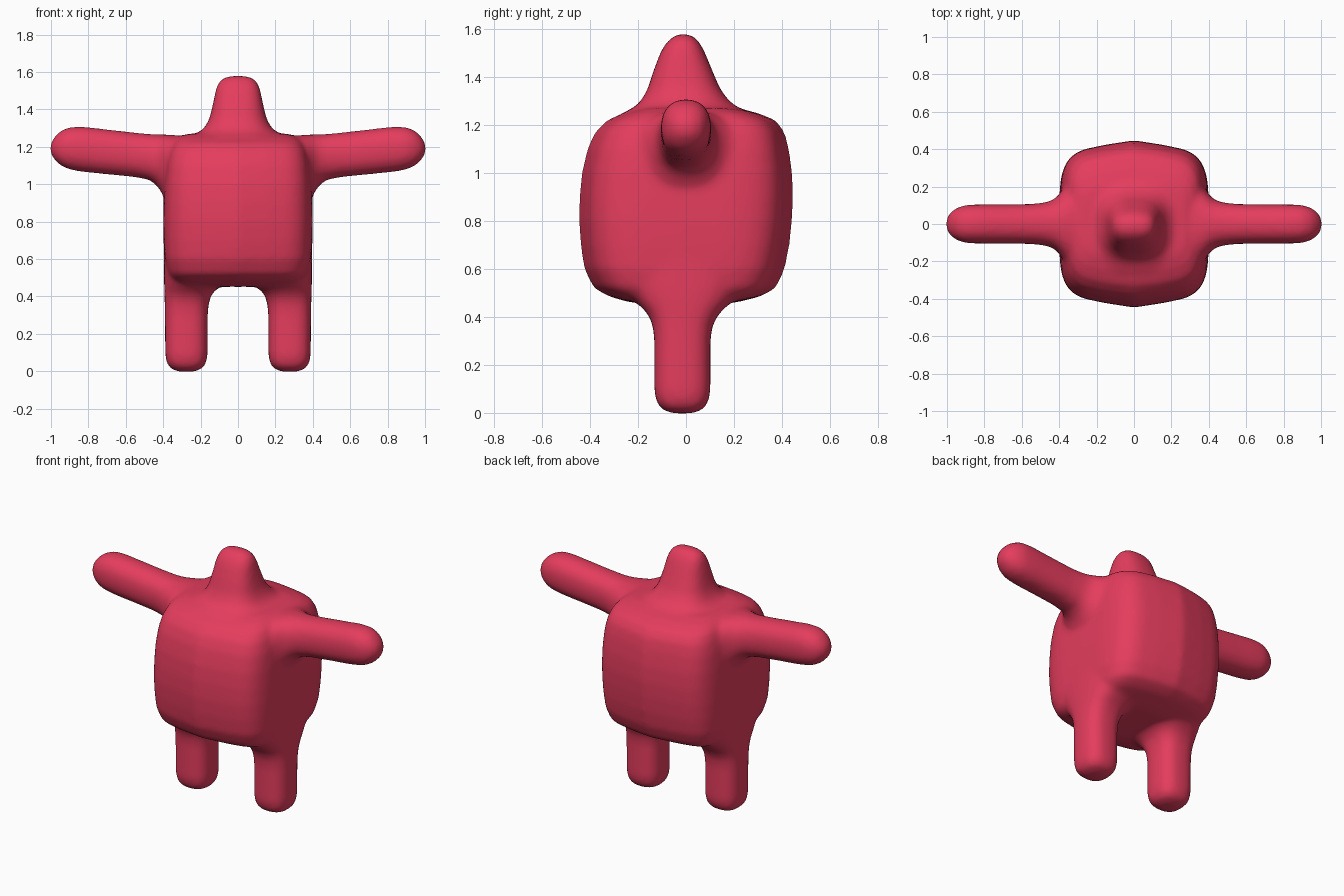
import bpy, bmesh, math

SEGMENTS = 48


def spow(v, e):
    return math.copysign(abs(v) ** e, v)


def loft(bm, rows, axis, power, flip=1, ridge=0.0):
    """Skin superellipse rings; each row is (position, u_min, u_max, v_min, v_max)."""
    rings = []
    for p, u0, u1, v0, v1 in rows:
        ring = []
        for i in range(SEGMENTS):
            t = 2 * math.pi * i / SEGMENTS
            u = (u0 + u1) / 2 + (u1 - u0) / 2 * spow(math.cos(t), 2 / power)
            v = (v0 + v1) / 2 + (v1 - v0) / 2 * spow(math.sin(t), 2 / power)
            # soft central ridge on chest and back
            v *= 1 - ridge * (1 - math.cos(math.pi * min(1, abs(u) / 0.24))) / 2
            co = (flip * u, v, p) if axis == 'z' else (flip * p, u, v)
            ring.append(bm.verts.new(co))
        rings.append(ring)
    for a, b in zip(rings, rings[1:]):
        for i in range(SEGMENTS):
            j = (i + 1) % SEGMENTS
            bm.faces.new((a[i], a[j], b[j], b[i]))
    bm.faces.new(rings[0][::-1])
    bm.faces.new(rings[-1])


# Torso: height, half width, front, back
torso = [(z, -w, w, f, b) for z, w, f, b in (
    (0.452, 0.27, -0.17, 0.15), (0.465, 0.32, -0.25, 0.23),
    (0.485, 0.35, -0.32, 0.31), (0.52, 0.375, -0.385, 0.375),
    (0.60, 0.393, -0.425, 0.412), (0.70, 0.398, -0.44, 0.432),
    (0.80, 0.400, -0.447, 0.443), (0.90, 0.398, -0.445, 0.448),
    (1.00, 0.394, -0.435, 0.444), (1.10, 0.385, -0.412, 0.43),
    (1.17, 0.37, -0.38, 0.412), (1.22, 0.35, -0.33, 0.375),
    (1.25, 0.32, -0.26, 0.30), (1.27, 0.27, -0.19, 0.22))]

# Head: height, half width, front, back
head = [(z, -w, w, f, b) for z, w, f, b in (
    (1.20, 0.26, -0.27, 0.27), (1.255, 0.25, -0.255, 0.255),
    (1.275, 0.215, -0.215, 0.215), (1.30, 0.18, -0.188, 0.18),
    (1.35, 0.153, -0.16, 0.143), (1.42, 0.136, -0.138, 0.113),
    (1.50, 0.120, -0.108, 0.08), (1.54, 0.107, -0.085, 0.06),
    (1.565, 0.085, -0.06, 0.038), (1.58, 0.045, -0.03, 0.01))]

# Arm: distance from centre, half depth, bottom, top
arm = [(x, -d, d, lo, hi) for x, d, lo, hi in (
    (0.30, 0.27, 0.85, 1.26), (0.37, 0.205, 0.88, 1.265),
    (0.40, 0.158, 0.94, 1.266), (0.43, 0.130, 0.99, 1.267),
    (0.47, 0.116, 1.022, 1.268), (0.55, 0.107, 1.038, 1.276),
    (0.70, 0.105, 1.053, 1.293), (0.83, 0.105, 1.066, 1.308),
    (0.90, 0.102, 1.078, 1.306), (0.95, 0.086, 1.10, 1.285),
    (0.985, 0.06, 1.135, 1.25), (1.005, 0.025, 1.17, 1.21))]

# Leg: height, inner side, outer side, front, back
leg = [(-0.002, 0.235, 0.315, -0.055, 0.025), (0.012, 0.195, 0.357, -0.097, 0.067),
       (0.04, 0.171, 0.381, -0.122, 0.092), (0.09, 0.162, 0.389, -0.132, 0.102),
       (0.30, 0.162, 0.391, -0.132, 0.102), (0.36, 0.157, 0.392, -0.138, 0.11),
       (0.41, 0.142, 0.393, -0.157, 0.135), (0.44, 0.115, 0.394, -0.185, 0.165),
       (0.47, 0.06, 0.395, -0.22, 0.20), (0.54, 0.03, 0.396, -0.275, 0.255),
       (0.64, 0.03, 0.396, -0.30, 0.28)]

bm = bmesh.new()
loft(bm, torso, 'z', 4.4, ridge=0.07)
loft(bm, head, 'z', 2.6)
for side in (-1, 1):
    loft(bm, arm, 'x', 2.3, side)
    loft(bm, leg, 'z', 2.7, side)
bmesh.ops.recalc_face_normals(bm, faces=bm.faces)
mesh = bpy.data.meshes.new("soft_figure")
bm.to_mesh(mesh)
bm.free()

red = bpy.data.materials.new("rose_red")
red.diffuse_color = (0.78, 0.046, 0.11, 1)
mesh.materials.append(red)
figure = bpy.data.objects.new("soft_figure", mesh)
bpy.context.collection.objects.link(figure)

# Fuse the limbs into one skin and soften the joins
fuse = figure.modifiers.new("fuse", 'REMESH')
fuse.mode = 'VOXEL'
fuse.voxel_size = 0.016
fuse.use_smooth_shade = True
soften = figure.modifiers.new("soften", 'SMOOTH')
soften.factor = 0.5
soften.iterations = 10
